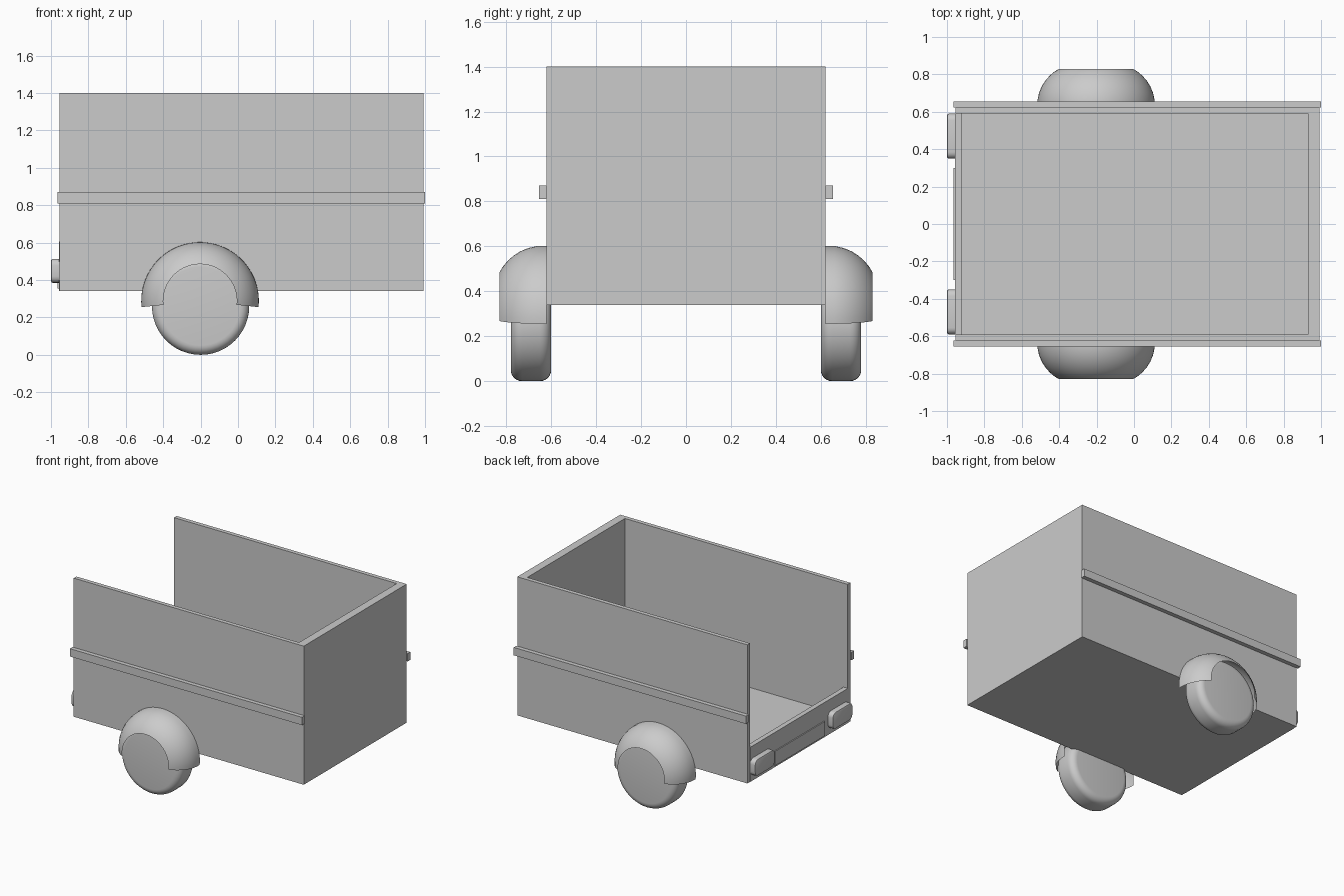
import bpy, bmesh
from math import sin, cos, pi, radians, sqrt

if "Cube" in bpy.data.objects:
    bpy.data.objects.remove(bpy.data.objects["Cube"])


def finish(bm, name, smooth=False):
    bmesh.ops.recalc_face_normals(bm, faces=bm.faces)
    me = bpy.data.meshes.new(name)
    bm.to_mesh(me)
    bm.free()
    ob = bpy.data.objects.new(name, me)
    bpy.context.collection.objects.link(ob)
    if smooth:
        bpy.ops.object.select_all(action='DESELECT')
        ob.select_set(True)
        bpy.context.view_layer.objects.active = ob
        bpy.ops.object.shade_smooth_by_angle(angle=radians(35))
    return ob


def box_bm(x0, x1, y0, y1, z0, z1):
    bm = bmesh.new()
    bmesh.ops.create_cube(bm, size=1)
    for v in bm.verts:
        v.co = ((x0 + x1) / 2 + v.co.x * (x1 - x0),
                (y0 + y1) / 2 + v.co.y * (y1 - y0),
                (z0 + z1) / 2 + v.co.z * (z1 - z0))
    return bm


def box(name, *dims):
    return finish(box_bm(*dims), name)


def revolve(name, profile, cx, cz, a0, a1, n, smooth=True):
    """Spin (y, radius) points about an axis parallel to y."""
    bm = bmesh.new()
    closed = abs(a1 - a0 - 2 * pi) < 1e-6
    rings = []
    for i in range(n if closed else n + 1):
        a = a0 + (a1 - a0) * i / n
        rings.append([bm.verts.new((cx + r * cos(a), y, cz + r * sin(a)))
                      for y, r in profile])
    for i in range(n):
        p, q = rings[i], rings[(i + 1) % len(rings)]
        for j in range(len(profile) - 1):
            bm.faces.new((p[j], p[j + 1], q[j + 1], q[j]))
    if closed:
        bm.faces.new([r[0] for r in rings])
        bm.faces.new([r[-1] for r in rings])
    return finish(bm, name, smooth)


# Cargo body: U-shaped walls, open at the tail
X0, X1, W, T = -0.955, 0.992, 0.622, 0.032
XI, ZB, ZT = 0.93, 0.34, 1.4
bm = bmesh.new()
outline = [(X0, -W), (X1, -W), (X1, W), (X0, W),
           (X0, W - T), (XI, W - T), (XI, T - W), (X0, T - W)]
face = bm.faces.new([bm.verts.new((x, y, ZB)) for x, y in outline])
ext = bmesh.ops.extrude_face_region(bm, geom=[face])
for v in ext['geom']:
    if isinstance(v, bmesh.types.BMVert):
        v.co.z = ZT
finish(bm, "walls")

# Floor, low tailgate and its plate
box("floor", -0.92, XI, T - W, W - T, ZB, 0.39)
box("tailgate", -0.957, -0.92, T - W, W - T, ZB, 0.605)
box("tail_plate", -0.965, -0.95, -0.3, 0.3, 0.355, 0.465)

# Wheel profile with rounded shoulders
R, b = 0.26, 0.05
arc = [i * pi / 12 for i in range(7)]
tyre = [(0.60 + b - b * cos(a), R - b + b * sin(a)) for a in arc]
tyre += [(0.78 - b + b * sin(a), R - b + b * cos(a)) for a in arc]

# Mudguard profile, domed outward
guard = []
for i in range(9):
    y = 0.62 + 0.21 * sin(i / 8 * pi / 2)
    guard.append((y, 0.095 + sqrt(0.22 ** 2 - (y - 0.635) ** 2)))

for side, s in (("left", 1), ("right", -1)):
    # Wheels and mudguards
    revolve("wheel_" + side, [(s * y, r) for y, r in tyre],
            -0.2, R, 0, 2 * pi, 48)
    revolve("mudguard_" + side, [(s * y, r) for y, r in guard],
            -0.203, 0.288, radians(-6), radians(186), 40)

    # Side rails
    ya, yb = sorted((s * W, s * 0.654))
    box("side_rail_" + side, -0.965, 1.0, ya, yb, 0.81, 0.87)

    # Tail lights with rounded corners
    ya, yb = sorted((s * 0.35, s * 0.59))
    bm = box_bm(-1.0, -0.95, ya, yb, 0.385, 0.513)
    edges = [e for e in bm.edges
             if abs(e.verts[0].co.x - e.verts[1].co.x) > 0.01]
    bmesh.ops.bevel(bm, geom=edges, offset=0.035, segments=4,
                    profile=0.5, affect='EDGES')
    edges = [e for e in bm.edges if all(v.co.x < -0.999 for v in e.verts)]
    bmesh.ops.bevel(bm, geom=edges, offset=0.01, segments=2,
                    profile=0.5, affect='EDGES')
    finish(bm, "tail_light_" + side, True)
